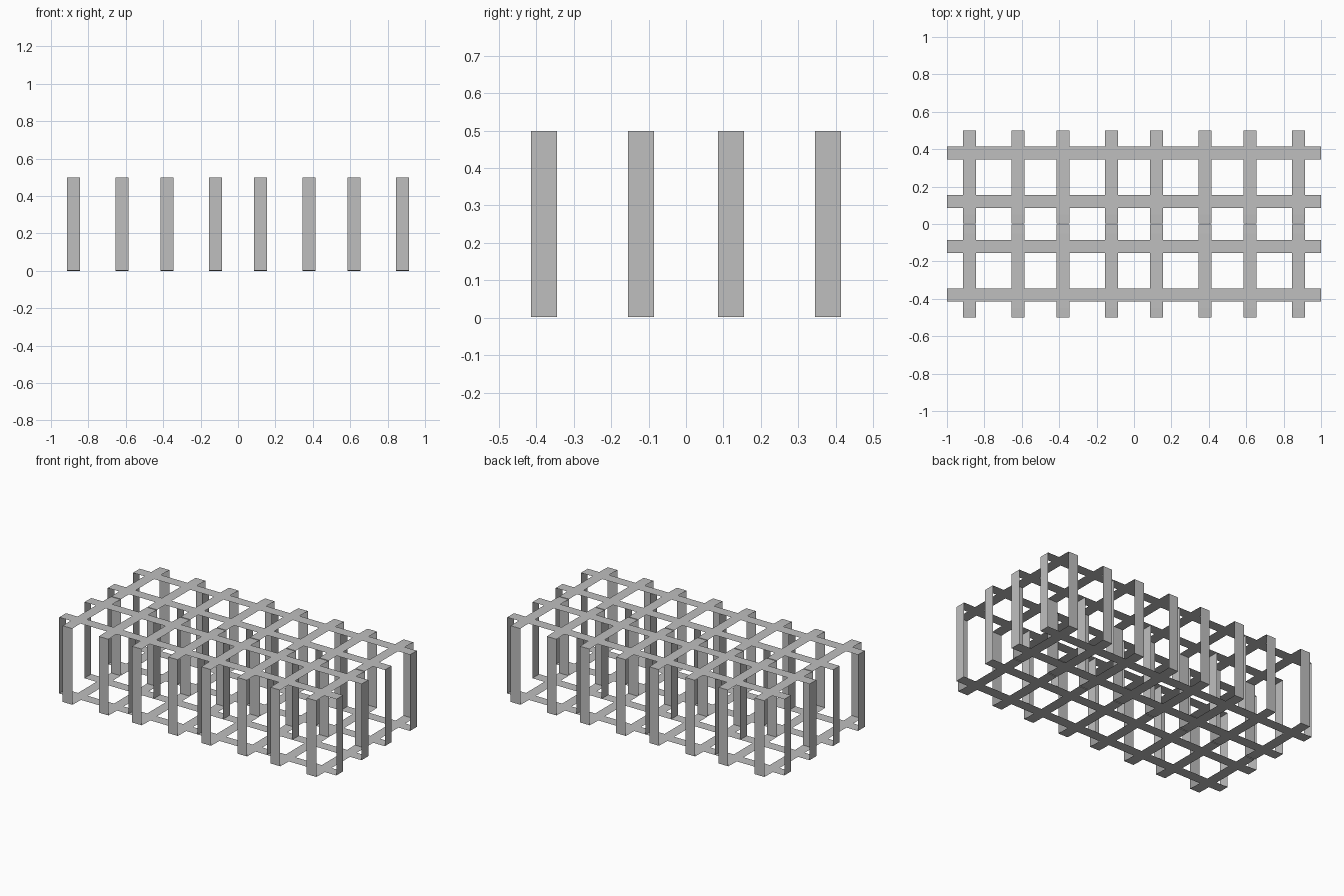
import bpy
import bmesh

cube = bpy.data.objects.get("Cube")
if cube:
    bpy.data.objects.remove(cube, do_unlink=True)

CELL = 0.5      # size of one cubic cell
BAND = 0.07     # band width
OFFSET = 0.13   # band distance from the cell centre
BOW = 0.0015    # slight rise of the crosswise bands

grey = bpy.data.materials.new("light_grey")
grey.use_nodes = True
colour = (0.52, 0.52, 0.52, 1)
grey.diffuse_color = colour
grey.node_tree.nodes["Principled BSDF"].inputs["Base Color"].default_value = colour


def add_band(bm, profile, across, axis):
    """Sweep a closed profile (run, height) into a paper-thin band loop."""
    rims = []
    for side in (-BAND / 2, BAND / 2):
        if axis == "x":
            rims.append([bm.verts.new((u, across + side, z)) for u, z in profile])
        else:
            rims.append([bm.verts.new((across + side, u, z)) for u, z in profile])
    near, far = rims
    n = len(profile)
    for i in range(n):
        j = (i + 1) % n
        bm.faces.new((near[i], near[j], far[j], far[i]))


def long_profile(c):
    # Flat-sided loop running along the length
    a, b = c - CELL / 2, c + CELL / 2
    low, high = BOW, CELL - BOW
    return [(a, low), (b, low), (b, high), (a, high)]


def cross_profile(c):
    # Loop running across the depth, bowed a little at top and bottom
    a, b = sorted((c - CELL / 2, c + CELL / 2))
    a, b = (a or 0.003), (b or -0.003)
    p, q = c - OFFSET - BAND, c + OFFSET + BAND
    return [(a, BOW), (p, 0), (q, 0), (b, BOW),
            (b, CELL - BOW), (q, CELL), (p, CELL), (a, CELL - BOW)]


def build_cell(name, cx, cy):
    bm = bmesh.new()
    for s in (-OFFSET, OFFSET):
        add_band(bm, long_profile(cx), cy + s, "x")
        add_band(bm, cross_profile(cy), cx + s, "y")
    bmesh.ops.recalc_face_normals(bm, faces=bm.faces)
    # Make every loop face outward from the cell centre
    for f in bm.faces:
        m = f.calc_center_median()
        m.x -= cx
        m.y -= cy
        m.z -= CELL / 2
        if f.normal.dot(m) < 0:
            f.normal_flip()
    mesh = bpy.data.meshes.new(name)
    bm.to_mesh(mesh)
    bm.free()
    mesh.materials.append(grey)
    bpy.context.collection.objects.link(bpy.data.objects.new(name, mesh))


# Four cells long, two cells deep
for row, label in enumerate(("front", "back")):
    for col in range(4):
        build_cell(f"{label}_band_cell_{col + 1}",
                   (col - 1.5) * CELL, (row - 0.5) * CELL)
